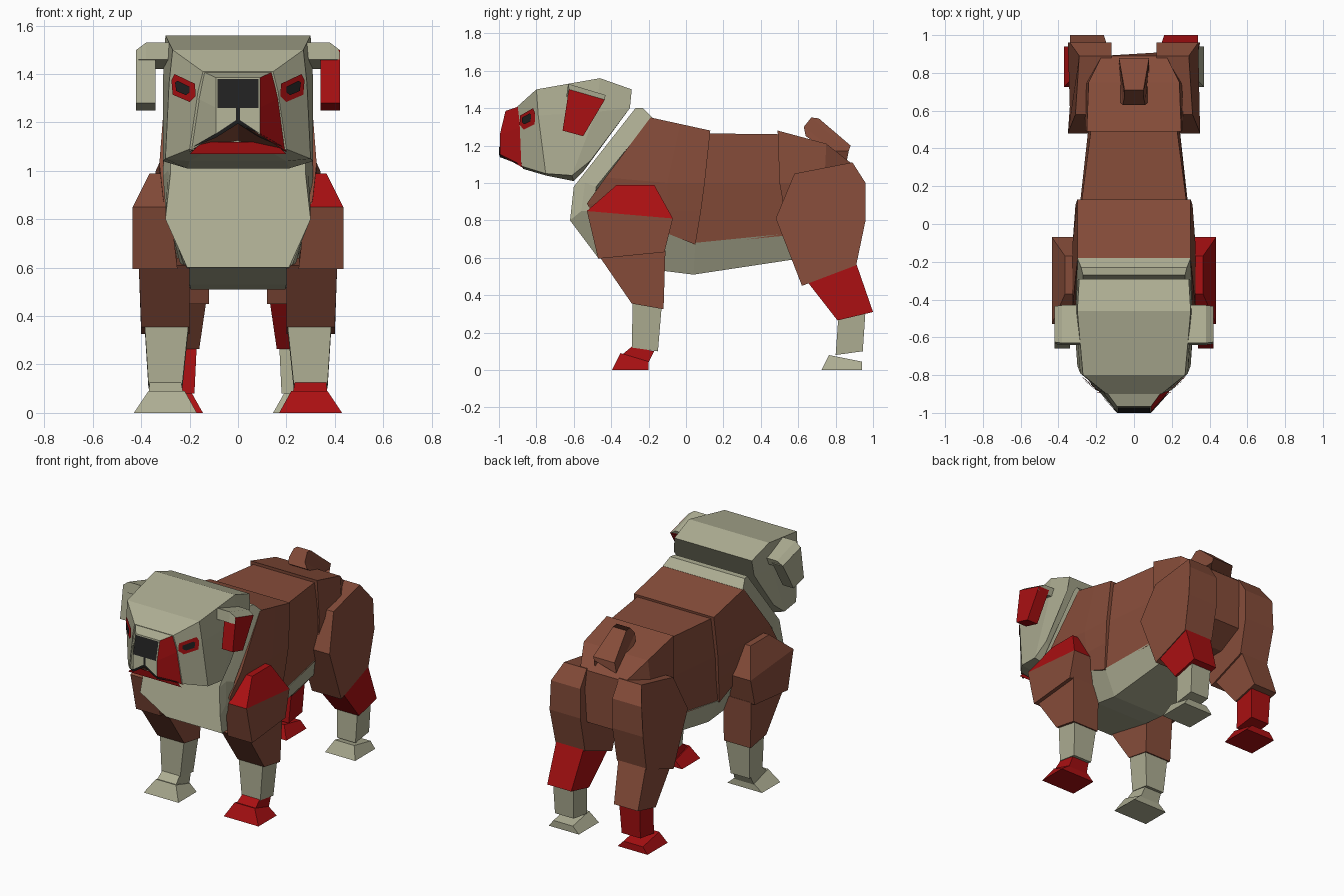
import bpy, bmesh
from mathutils import Vector
from mathutils.bvhtree import BVHTree


def material(name, rgb):
    m = bpy.data.materials.new(name)
    m.diffuse_color = (*rgb, 1)
    return m


CREAM, BROWN, RED, BLACK = 0, 1, 2, 3
MATS = [material("cream", (0.42, 0.42, 0.29)), material("brown", (0.24, 0.073, 0.042)),
        material("red", (0.4, 0.005, 0.006)), material("black", (0.015, 0.015, 0.015))]


def loft(name, rings, color):
    """Skin closed rings; color is an index or a rule of (band, side)."""
    rule = color if callable(color) else (lambda i, j: color)
    bm = bmesh.new()
    vs = [[bm.verts.new(p) for p in r] for r in rings]
    n = len(rings[0])
    for i in range(len(rings) - 1):
        for j in range(n):
            k = (j + 1) % n
            f = bm.faces.new((vs[i][j], vs[i][k], vs[i + 1][k], vs[i + 1][j]))
            f.material_index = rule(i, j)
    bm.faces.new(vs[0][::-1]).material_index = rule(0, 0)
    bm.faces.new(vs[-1]).material_index = rule(len(rings) - 2, 0)
    bmesh.ops.recalc_face_normals(bm, faces=bm.faces)
    return finish(name, bm)


def finish(name, bm):
    me = bpy.data.meshes.new(name)
    bm.to_mesh(me)
    bm.free()
    for m in MATS:
        me.materials.append(m)
    ob = bpy.data.objects.new(name, me)
    bpy.context.collection.objects.link(ob)
    return ob


def full(half):
    """Mirror a half ring (x >= 0) to a closed ring."""
    return half + [(-x, y, z) for x, y, z in reversed(half) if x > 0]


def body(name, halves, color):
    return loft(name, [full(h) for h in halves], color)


def limb(name, s, layers, color):
    """Stack of four-cornered layers: x inner, x outer, front y z, back y z."""
    return loft(name, [[(s * a, yf, zf), (s * b, yf, zf), (s * b, yb, zb), (s * a, yb, zb)]
                       for a, b, yf, zf, yb, zb in layers], color)


def plate(name, pts, color):
    """Thin painted detail facing the front."""
    bm = bmesh.new()
    f = bm.faces.new([bm.verts.new(p) for p in pts])
    f.normal_update()
    if f.normal.y > 0:
        f.normal_flip()
    f.material_index = color
    return finish(name, bm)


# torso
body("collar", [
    [(.27, -.27, 1.40), (.28, -.60, .98), (.30, -.62, .80), (.21, -.47, .60)],
    [(.28, -.23, 1.40), (.29, -.54, 1.0), (.30, -.56, .85), (.22, -.42, .60)],
    [(.30, -.18, 1.35), (.31, -.48, .98), (.30, -.50, .85), (.24, -.40, .62)]], CREAM)
body("chest", [
    [(.30, -.19, 1.35), (.325, -.43, 1.03), (.31, -.53, .89), (.27, -.42, .70)],
    [(.30, -.03, 1.315), (.325, -.1, 1.0), (.31, -.1, .85), (.285, -.1, .73)],
    [(.30, .13, 1.28), (.31, .1, 1.0), (.30, .08, .85), (.285, .05, .67)]], BROWN)
body("waist", [
    [(.28, .10, 1.265), (.29, .07, 1.0), (.275, .04, .67)],
    [(.225, .52, 1.26), (.24, .52, 1.0), (.215, .55, .72)]], BROWN)
body("belly", [
    [(.28, -.47, .80), (.21, -.46, .60)],
    [(.285, -.10, .74), (.20, -.12, .53)],
    [(.28, .05, .68), (.195, .04, .51)],
    [(.215, .55, .73), (.17, .57, .59)]], CREAM)
body("pelvis", [
    [(.25, .49, 1.28), (.26, .50, 1.0), (.20, .56, .66)],
    [(.24, .75, 1.21), (.26, .74, 1.0), (.20, .72, .66)],
    [(.17, .89, 1.10), (.16, .91, .98), (.13, .89, .75)]], BROWN)
body("tail", [
    [(.06, .63, 1.30), (.05, .67, 1.35), (.05, .71, 1.345)][::-1] + [(.07, .64, 1.25)],
    [(.08, .88, 1.20), (.08, .87, 1.17), (.08, .86, 1.12)] + [(.08, .76, 1.17)]][::-1], BROWN)

# head and muzzle
head = body("head", [
    [(.29, -.29, 1.50), (.30, -.30, 1.40), (.30, -.51, 1.12), (.22, -.55, 1.06)],
    [(.30, -.46, 1.56), (.31, -.48, 1.38), (.31, -.61, 1.04), (.21, -.60, 1.01)],
    [(.27, -.80, 1.50), (.285, -.79, 1.36), (.30, -.75, 1.05), (.20, -.75, 1.04)],
    [(.145, -.90, 1.41), (.165, -.89, 1.33), (.20, -.88, 1.09), (.14, -.87, 1.075)]], CREAM)
body("muzzle", [
    [(.09, -.965, 1.385), (.09, -.995, 1.26), (.09, -.995, 1.15), (0, -.995, 1.21)],
    [(.145, -.89, 1.41), (.17, -.88, 1.30), (.20, -.87, 1.08), (0, -.87, 1.12)]],
    lambda i, j: RED if j in (0, 1) and i == 0 else BROWN if j in (2, 3) else CREAM)
muzzle = bpy.data.objects["muzzle"]
for f in muzzle.data.polygons:          # front and back caps stay cream
    if abs(f.normal.x) < .1 and f.normal.y < -.8 and f.center.y < -.95:
        f.material_index = CREAM

# nose, mouth and eyes
plate("nose", [(-.085, -.972, 1.38), (.085, -.972, 1.38), (.085, -1, 1.26), (-.085, -1, 1.26)], BLACK)
plate("nose_line", [(-.008, -1, 1.26), (.008, -1, 1.26), (.008, -1, 1.205), (-.008, -1, 1.205)], BLACK)
plate("lower_lip", [(-.20, -.89, 1.07), (.20, -.89, 1.07), (.15, -.90, 1.12), (-.15, -.90, 1.12)], RED)
tree = BVHTree.FromPolygons([v.co for v in head.data.vertices],
                            [p.vertices for p in head.data.polygons])


def on_head(s, pts, lift):
    return [(s * x, tree.ray_cast(Vector((s * x, -2, z)), Vector((0, 1, 0)))[0].y - lift, z)
            for x, z in pts]


for s, side in ((1, "right"), (-1, "left")):
    plate(side + "_lip_line", [(0, -1, 1.215), (s * .09, -1, 1.155), (s * .185, -.895, 1.10),
                               (s * .09, -.995, 1.138), (0, -1, 1.195)], BLACK)
    plate(side + "_eye_rim", on_head(s, [(.175, 1.31), (.20, 1.285), (.27, 1.315), (.275, 1.375),
                                         (.262, 1.40), (.178, 1.36)], .010), RED)
    plate(side + "_pupil", on_head(s, [(.20, 1.325), (.215, 1.313), (.255, 1.33), (.26, 1.365),
                                       (.25, 1.372), (.20, 1.348)], .018), BLACK)

    # ears
    right = s == 1
    loft(side + "_ear_root", [[(s * x, y, z) for y, z in p] for x, p in (
        (.25, [(-.63, 1.53), (-.43, 1.47), (-.45, 1.42), (-.64, 1.46)]),
        (.38, [(-.63, 1.53), (-.43, 1.47), (-.45, 1.42), (-.64, 1.46)]),
        (.42, [(-.625, 1.50), (-.435, 1.445), (-.445, 1.425), (-.635, 1.46)]))], CREAM)
    flap = [(-.626, 1.50), (-.434, 1.445), (-.55, 1.25), (-.66, 1.28)]
    loft(side + "_ear_flap", [[(s * x, y, z) for y, z in flap] for x in (.34, .422)],
         RED if right else CREAM)

    # front leg
    limb(side + "_shoulder", s, [(.28, .365, -.37, .99, -.17, .99), (.28, .435, -.53, .85, -.07, .81),
                                 (.25, .435, -.47, .595, -.115, .63)],
         lambda i, j: RED if right and i == 0 else BROWN)
    limb(side + "_upper_arm", s, [(.20, .41, -.465, .61, -.11, .64), (.20, .40, -.29, .355, -.12, .325)], BROWN)
    limb(side + "_forearm", s, [(.205, .385, -.285, .36, -.13, .34), (.23, .37, -.29, .12, -.15, .10)], CREAM)
    paw = RED if right else CREAM
    limb(side + "_front_pastern", s, [(.235, .365, -.29, .125, -.17, .10), (.225, .37, -.35, .075, -.20, .04)], paw)
    limb(side + "_front_paw", s, [(.22, .37, -.35, .09, -.20, .045), (.17, .43, -.395, 0, -.20, 0)], paw)

    # hind leg
    thigh = [(.58, 1.05, .31), (.89, 1.11, .29), (.96, 1.0, .34), (.96, .80, .35),
             (.91, .56, .34), (.62, .45, .34), (.48, .81, .35)]
    loft(side + "_thigh", [[(s * .12, y, z) for y, z, x in thigh],
                           [(s * x, y, z) for y, z, x in thigh]], BROWN)
    limb(side + "_shin", s, [(.13, .335, .65, .47, .91, .57), (.16, .34, .81, .265, 1.0, .31)],
         RED if right else BROWN)
    foot = CREAM if right else RED
    limb(side + "_hind_pastern", s, [(.17, .325, .815, .29, .96, .32), (.18, .32, .80, .08, .945, .10)], foot)
    limb(side + "_hind_paw", s, [(.19, .335, .765, .08, .94, .045), (.145, .37, .725, 0, .94, 0)], foot)
